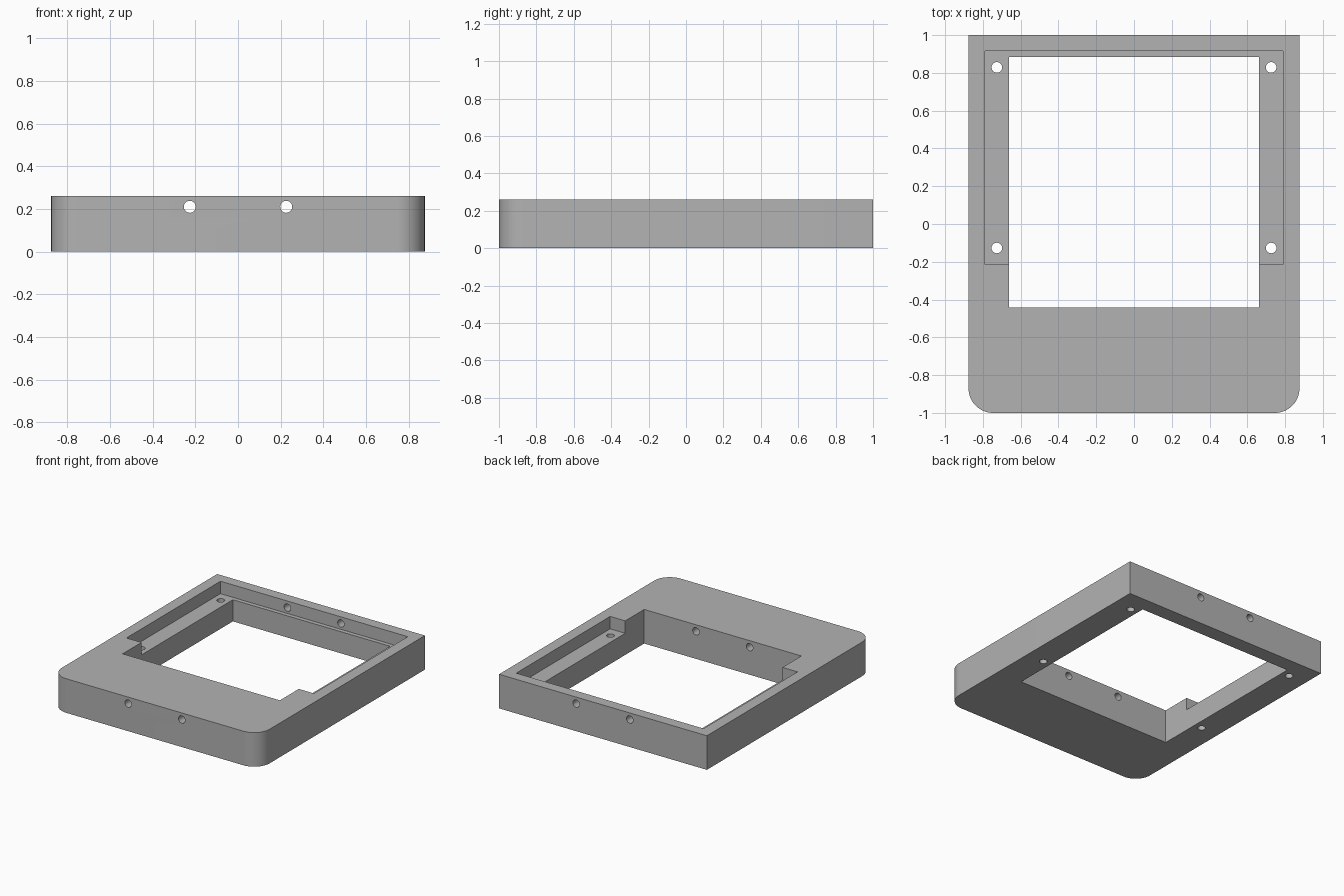
import bpy
import bmesh
from math import radians, cos, sin, pi

if "Cube" in bpy.data.objects:
    bpy.data.objects.remove(bpy.data.objects["Cube"], do_unlink=True)

HALF_W, HALF_L, HEIGHT = 0.876, 1.0, 0.26
CORNER = 0.13
HOLE_R = 0.028

grey = bpy.data.materials.new("plain grey")
grey.use_nodes = True
colour = (0.45, 0.45, 0.45, 1)
grey.diffuse_color = colour
grey.node_tree.nodes["Principled BSDF"].inputs["Base Color"].default_value = colour


def prism(name, outline, z0, z1):
    """Extrude a counter-clockwise outline from z0 up to z1."""
    bm = bmesh.new()
    base = bm.faces.new([bm.verts.new((x, y, z0)) for x, y in outline])
    top = bmesh.ops.extrude_face_region(bm, geom=[base])["geom"]
    verts = [v for v in top if isinstance(v, bmesh.types.BMVert)]
    bmesh.ops.translate(bm, verts=verts, vec=(0, 0, z1 - z0))
    bmesh.ops.recalc_face_normals(bm, faces=bm.faces)
    mesh = bpy.data.meshes.new(name)
    bm.to_mesh(mesh)
    bm.free()
    obj = bpy.data.objects.new(name, mesh)
    bpy.context.collection.objects.link(obj)
    mesh.materials.append(grey)
    return obj


def box(name, half_x, y0, y1, z0, z1):
    return prism(name, [(-half_x, y0), (half_x, y0), (half_x, y1), (-half_x, y1)], z0, z1)


def drill(name, location, depth, rotation=(0, 0, 0)):
    bpy.ops.mesh.primitive_cylinder_add(vertices=32, radius=HOLE_R, depth=depth,
                                        location=location, rotation=rotation)
    obj = bpy.context.object
    obj.name = name
    obj.data.materials.append(grey)
    return obj


def arc(cx, cy, start):
    return [(cx + CORNER * cos(start + pi / 2 * i / 16),
             cy + CORNER * sin(start + pi / 2 * i / 16)) for i in range(17)]


# Frame body with two rounded front corners
outline = (arc(-HALF_W + CORNER, -HALF_L + CORNER, pi)
           + arc(HALF_W - CORNER, -HALF_L + CORNER, 1.5 * pi)
           + [(HALF_W, HALF_L), (-HALF_W, HALF_L)])
frame = prism("frame", outline, 0, HEIGHT)

# Window opening and the shallow recess around its rear part
cutters = [box("window_cutter", 0.663, -0.443, 0.885, -0.1, 0.5),
           box("recess_cutter", 0.79, -0.215, 0.917, 0.165, 0.5)]

# Vertical screw holes in the ledge, and holes through front and back walls
for side in (-1, 1):
    for y in (-0.127, 0.829):
        cutters.append(drill("screw_hole_cutter", (side * 0.726, y, 0.1), 1))
    cutters.append(drill("wall_hole_cutter", (side * 0.226, 0, 0.21), 3, (pi / 2, 0, 0)))

bpy.ops.object.select_all(action='DESELECT')
bpy.context.view_layer.objects.active = frame
frame.select_set(True)
for cutter in cutters:
    cutter.hide_render = True
    mod = frame.modifiers.new("cut", 'BOOLEAN')
    mod.operation = 'DIFFERENCE'
    mod.solver = 'EXACT'
    mod.object = cutter
    bpy.ops.object.modifier_apply(modifier=mod.name)
    bpy.data.objects.remove(cutter, do_unlink=True)

bpy.ops.object.shade_smooth_by_angle(angle=radians(30))
